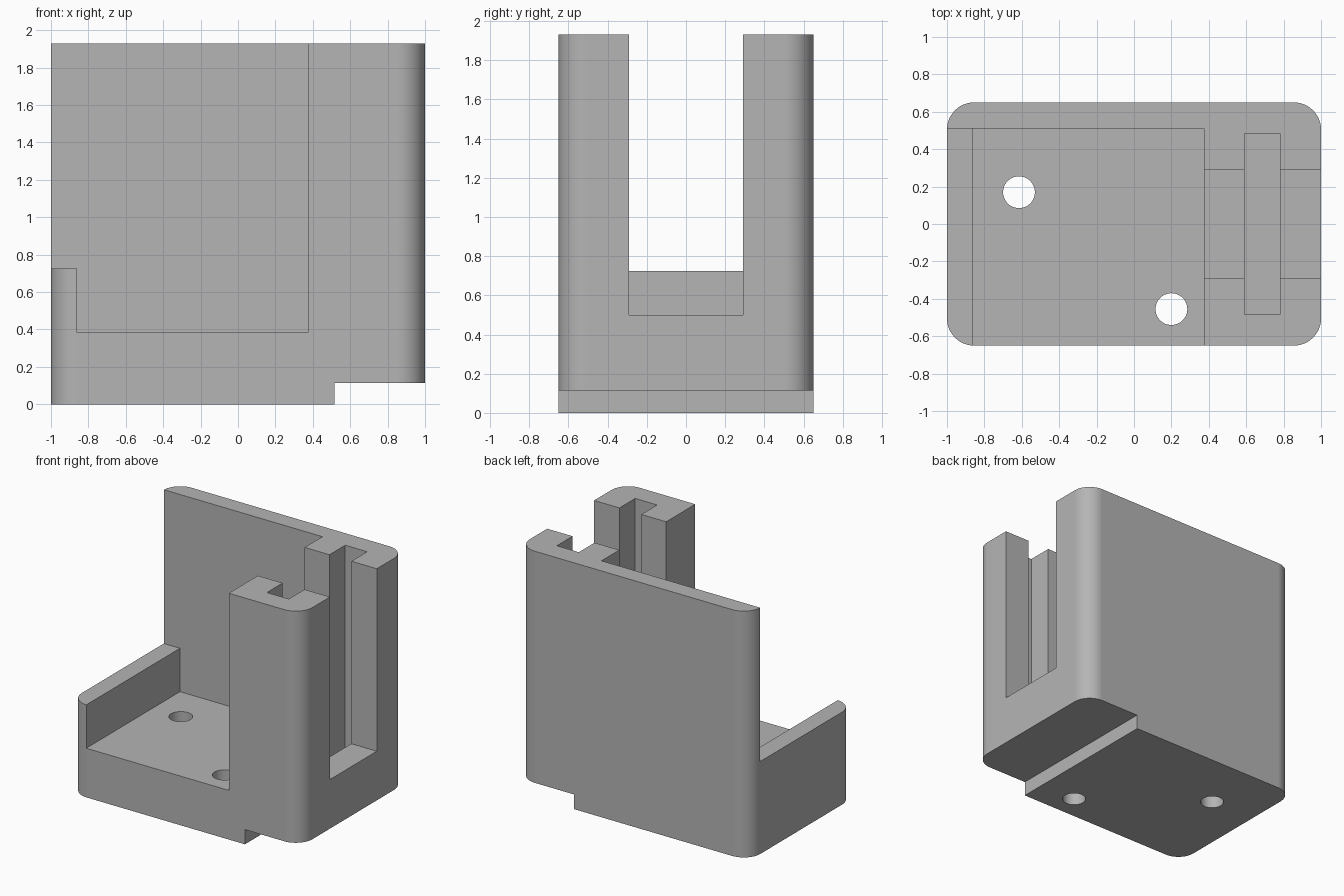
import bpy, bmesh, math
from mathutils import Matrix, Vector

default = bpy.data.objects.get("Cube")
if default:
    bpy.data.objects.remove(default, do_unlink=True)

# Single grey plastic
grey = bpy.data.materials.new("plain grey")
grey.use_nodes = True
colour = (0.46, 0.46, 0.46, 1)
grey.diffuse_color = colour
grey.node_tree.nodes["Principled BSDF"].inputs["Base Color"].default_value = colour


def make_object(name, bm):
    mesh = bpy.data.meshes.new(name)
    bm.to_mesh(mesh)
    bm.free()
    obj = bpy.data.objects.new(name, mesh)
    bpy.context.collection.objects.link(obj)
    mesh.materials.append(grey)
    return obj


def box_mesh(low, high):
    low, high = Vector(low), Vector(high)
    bm = bmesh.new()
    bmesh.ops.create_cube(bm, size=1, matrix=Matrix.Translation((low + high) / 2)
                          @ Matrix.Diagonal((*(high - low), 1)))
    return bm


def box_cutter(name, low, high):
    return make_object(name, box_mesh(low, high))


def hole_cutter(name, x, y, radius=0.085):
    bm = bmesh.new()
    bmesh.ops.create_cone(bm, cap_ends=True, segments=48, radius1=radius, radius2=radius,
                          depth=2, matrix=Matrix.Translation((x, y, 0.3)))
    return make_object(name, bm)


# Block with rounded upright corners
TOP, OUT = 1.93, 3
bm = box_mesh((-1, -0.65, 0), (1, 0.65, TOP))
upright = [e for e in bm.edges if abs(e.verts[0].co.z - e.verts[1].co.z) > 1]
bmesh.ops.bevel(bm, geom=upright, offset=0.145, segments=12, profile=0.5, affect='EDGES')
body = make_object("holder_body", bm)

# Open tray, low side wall, underside step, front window, board groove and screw holes
cutters = [
    box_cutter("tray_cutter", (-0.86, -OUT, 0.385), (0.375, 0.51, OUT)),
    box_cutter("side_wall_cutter", (-OUT, -OUT, 0.725), (-0.5, 0.51, OUT)),
    box_cutter("step_cutter", (0.515, -OUT, -1), (OUT, OUT, 0.115)),
    box_cutter("window_cutter", (0.3, -0.29, 0.5), (OUT, 0.29, OUT)),
    box_cutter("groove_cutter", (0.59, -0.485, 0.31), (0.78, 0.485, OUT)),
    hole_cutter("back_hole_cutter", -0.615, 0.17),
    hole_cutter("front_hole_cutter", 0.2, -0.455),
]

bpy.ops.object.select_all(action='DESELECT')
body.select_set(True)
bpy.context.view_layer.objects.active = body
for cutter in cutters:
    cutter.hide_render = True
    mod = body.modifiers.new(cutter.name, 'BOOLEAN')
    mod.operation, mod.solver, mod.object = 'DIFFERENCE', 'EXACT', cutter
    bpy.ops.object.modifier_apply(modifier=mod.name)
    bpy.data.objects.remove(cutter, do_unlink=True)

# Smooth corners, flat walls
bpy.ops.object.shade_smooth_by_angle(angle=math.radians(30))
weighted = body.modifiers.new("flat wall normals", 'WEIGHTED_NORMAL')
weighted.keep_sharp = True
